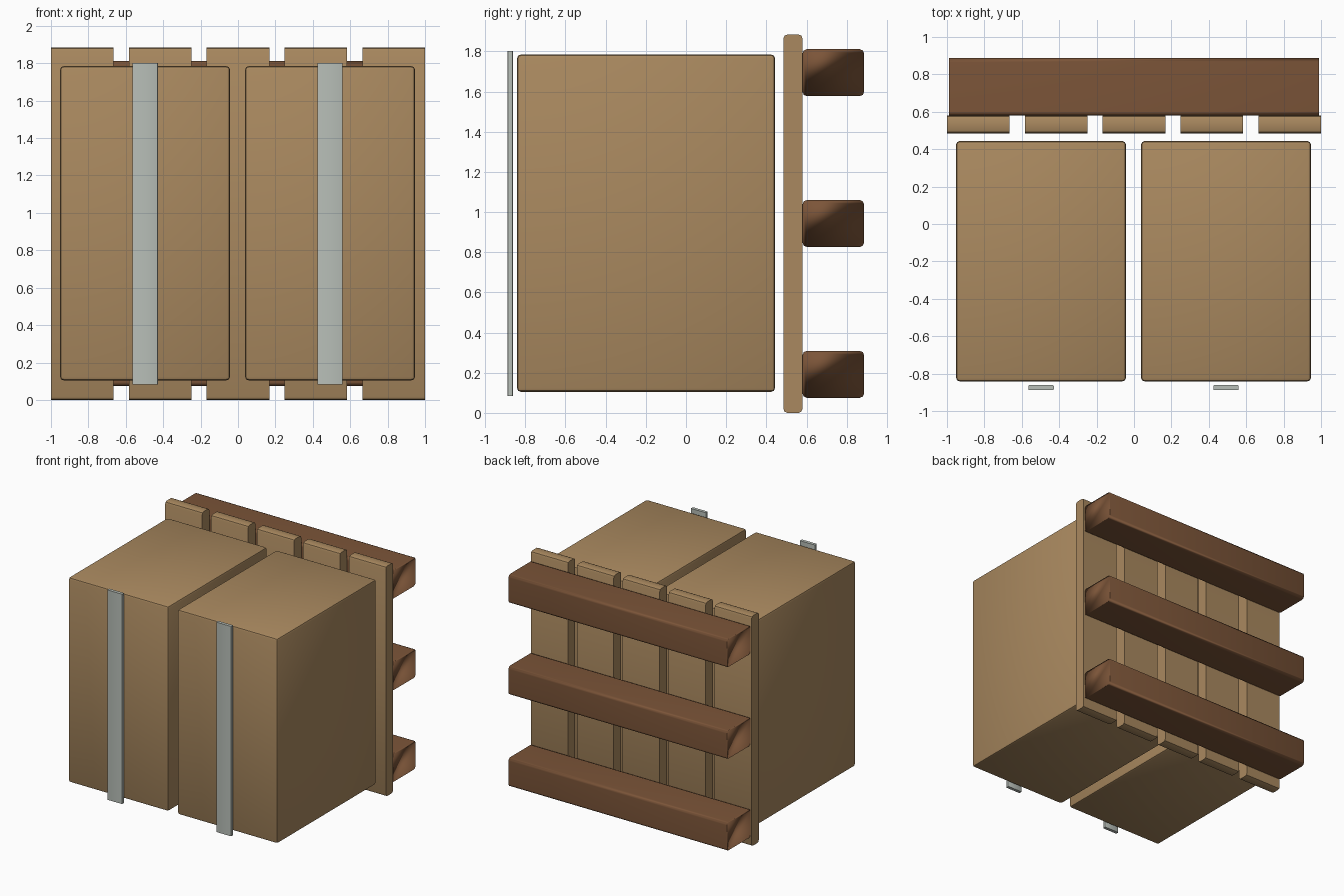
import bpy, bmesh

if "Cube" in bpy.data.objects:
    bpy.data.objects.remove(bpy.data.objects["Cube"])


def material(name, rgb):
    m = bpy.data.materials.new(name)
    m.diffuse_color = (*rgb, 1)
    m.use_nodes = True
    m.node_tree.nodes["Principled BSDF"].inputs["Base Color"].default_value = m.diffuse_color
    return m


TAN = material("tan wood", (0.40, 0.25, 0.115))
BROWN = material("dark brown wood", (0.20, 0.09, 0.04))
STEEL = material("grey strap", (0.48, 0.52, 0.48))


def block(name, xs, ys, zs, mat, bevel, axis=None, weighted=False):
    """Box between limits; bevels all edges, or only those along one axis."""
    bm = bmesh.new()
    bmesh.ops.create_cube(bm, size=1)
    for v in bm.verts:
        v.co = [(a + b) / 2 + (b - a) * c for (a, b), c in zip((xs, ys, zs), v.co)]
    edges = [e for e in bm.edges if axis is None
             or abs(e.verts[0].co[axis] - e.verts[1].co[axis]) > 1e-4]
    bmesh.ops.bevel(bm, geom=edges, offset=bevel, segments=2, profile=0.5, affect='EDGES')
    bmesh.ops.recalc_face_normals(bm, faces=bm.faces)
    for f in bm.faces:
        f.smooth = True
    me = bpy.data.meshes.new(name)
    bm.to_mesh(me)
    bm.free()
    me.materials.append(mat)
    ob = bpy.data.objects.new(name, me)
    bpy.context.collection.objects.link(ob)
    if weighted:
        # long sides carry their shading over onto the small ends
        ob.modifiers.new("weighted", 'WEIGHTED_NORMAL')
    else:
        bpy.ops.object.select_all(action='DESELECT')
        ob.select_set(True)
        bpy.context.view_layer.objects.active = ob
        bpy.ops.object.shade_smooth_by_angle(angle=0.7)
    return ob


# Two tall panels / crates, each with a front strap
for i, (x0, x1) in enumerate([(-0.951, -0.043), (0.038, 0.946)]):
    block(f"crate_{i + 1}", (x0, x1), (-0.841, 0.443), (0.105, 1.784), TAN, 0.018)
    c = (x0 + x1) / 2
    block(f"strap_{i + 1}", (c - 0.068, c + 0.068), (-0.888, -0.862), (0.083, 1.802),
          STEEL, 0.005, axis=2)

# Five upright slats
for i in range(5):
    c = -0.8325 + i * 0.41625
    block(f"slat_{i + 1}", (c - 0.1675, c + 0.1675), (0.485, 0.58), (0, 1.884),
          TAN, 0.02, axis=0)

# Three cross beams behind the slats
for i in range(3):
    c = 0.192 + i * 0.751
    block(f"cross_beam_{i + 1}", (-0.99, 0.988), (0.58, 0.887), (c - 0.117, c + 0.117),
          BROWN, 0.022, axis=0, weighted=True)
